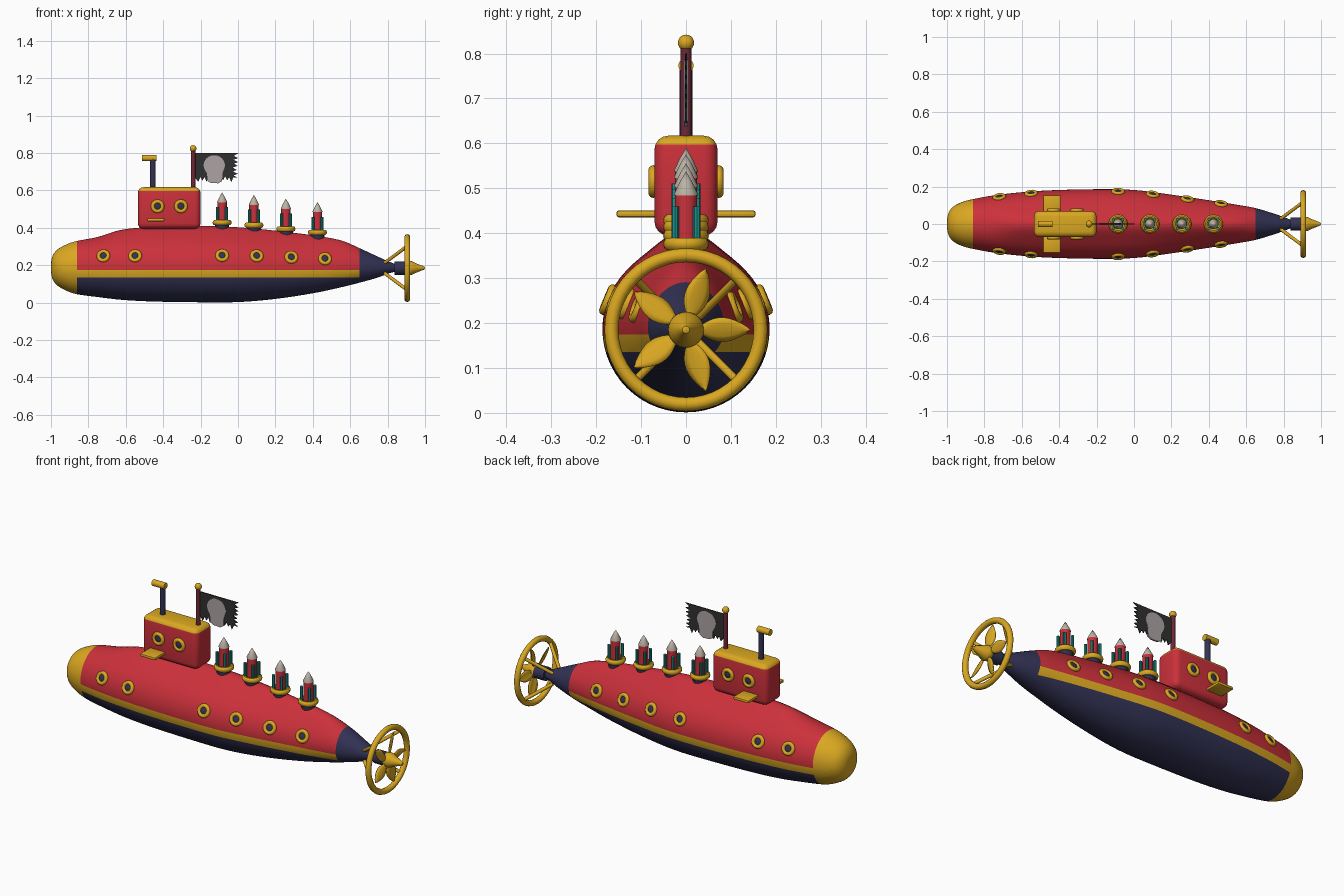
import bpy, bmesh, math, random
from mathutils import Vector, Matrix
from mathutils.bvhtree import BVHTree

random.seed(4)
cube = bpy.data.objects.get("Cube")
if cube:
    bpy.data.objects.remove(cube, do_unlink=True)


def material(name, r, g, b):
    m = bpy.data.materials.new(name)
    m.use_nodes = True
    m.diffuse_color = (r, g, b, 1)
    m.node_tree.nodes["Principled BSDF"].inputs["Base Color"].default_value = (r, g, b, 1)
    return m


RED = material("red paint", .6, .03, .043)
GOLD = material("gold", .7, .39, .015)
NAVY = material("navy", .032, .032, .09)
MAROON = material("maroon pole", .16, .022, .035)
TEAL = material("teal clip", .01, .3, .27)
STEEL = material("pale steel", .5, .45, .38)
BLACK = material("flag black", .03, .03, .03)
GREY = material("emblem grey", .42, .37, .37)


def finish(bm, name, mats, matrix=None, angle=40):
    """Turn a bmesh into a smooth-shaded object."""
    bmesh.ops.recalc_face_normals(bm, faces=bm.faces)
    me = bpy.data.meshes.new(name)
    bm.to_mesh(me)
    bm.free()
    if not isinstance(mats, (list, tuple)):
        mats = [mats]
    for m in mats:
        me.materials.append(m)
    ob = bpy.data.objects.new(name, me)
    bpy.context.collection.objects.link(ob)
    if matrix:
        ob.matrix_world = matrix
    bpy.ops.object.select_all(action='DESELECT')
    ob.select_set(True)
    bpy.context.view_layer.objects.active = ob
    bpy.ops.object.shade_smooth_by_angle(angle=math.radians(angle))
    return ob


def frame(pos, direction):
    """Matrix that moves to pos and turns local z to direction."""
    return Matrix.Translation(pos) @ Vector(direction).to_track_quat('Z', 'Y').to_matrix().to_4x4()


def lathe(name, profile, mat, matrix, steps=24, closed=False):
    bm = bmesh.new()
    vs = [bm.verts.new((r, 0, h)) for r, h in profile]
    es = [bm.edges.new(p) for p in zip(vs, vs[1:] + (vs[:1] if closed else []))]
    bmesh.ops.spin(bm, geom=vs + es, cent=(0, 0, 0), axis=(0, 0, 1),
                   angle=math.tau, steps=steps)
    bmesh.ops.remove_doubles(bm, verts=bm.verts, dist=1e-5)
    return finish(bm, name, mat, matrix)


def ring(name, major, minor, mat, matrix, steps=24, stretch=1):
    arc = [math.tau * i / 10 for i in range(10)]
    prof = [(major + minor * math.cos(a), minor * stretch * math.sin(a)) for a in arc]
    return lathe(name, prof, mat, matrix, steps, True)


def rod(name, a, b, r, mat, steps=16):
    a, b = Vector(a), Vector(b)
    n = (b - a).length
    return lathe(name, [(0, 0), (r, 0), (r, n), (0, n)], mat, frame(a, b - a), steps)


def box(name, centre, size, bevel, mats, segments=4):
    bm = bmesh.new()
    bmesh.ops.create_cube(bm, size=1, matrix=Matrix.Translation(centre) @ Matrix.Diagonal((*size, 1)))
    bmesh.ops.bevel(bm, geom=bm.edges[:], offset=bevel, segments=segments,
                    profile=.5, affect='EDGES')
    return bm if mats is None else finish(bm, name, mats)


def prism(name, pts, depth, mat):
    """Flat outline in the xz plane, given thickness in y."""
    bm = bmesh.new()
    f = bm.faces.new([bm.verts.new((x, -depth / 2, z)) for x, z in pts])
    ext = bmesh.ops.extrude_face_region(bm, geom=[f])
    bmesh.ops.translate(bm, vec=(0, depth, 0),
                        verts=[v for v in ext["geom"] if isinstance(v, bmesh.types.BMVert)])
    return finish(bm, name, mat, angle=20)


def cut(bm, co, no):
    bmesh.ops.bisect_plane(bm, geom=bm.verts[:] + bm.edges[:] + bm.faces[:],
                           plane_co=co, plane_no=no)


# Hull stations: x, half width, bottom, top, height of deck ridge
STATIONS = [Vector(s) for s in (
    (-1, .002, .185, .189, 0), (-.995, .05, .135, .24, 0), (-.97, .09, .095, .28, 0),
    (-.92, .117, .065, .31, 0), (-.86, .133, .045, .33, 0), (-.75, .153, .03, .345, .006),
    (-.62, .168, .015, .36, .03), (-.45, .18, .006, .37, .035), (-.2, .186, .002, .372, .038),
    (0, .182, .003, .367, .036), (.2, .157, .02, .345, .04), (.4, .127, .05, .318, .042),
    (.55, .103, .082, .3, .033), (.65, .085, .107, .287, .004), (.75, .055, .135, .245, 0),
    (.8, .037, .155, .222, 0), (.84, .022, .165, .207, 0))]


def smooth_rows(rows, n):
    """Catmull-Rom resampling through the given rows."""
    out = []
    for i in range(len(rows) - 1):
        a, b, c, d = (rows[min(max(j, 0), len(rows) - 1)] for j in range(i - 1, i + 3))
        for k in range(n):
            t = k / n
            out.append(b + (c - a) * (t / 2) + (a * 2 - b * 5 + c * 4 - d) * (t * t / 2)
                       + (b * 3 - a - c * 3 + d) * (t ** 3 / 2))
    return out + [rows[-1]]


# Hull: loft, then colour by region
bm = bmesh.new()
SIDES = 56
loops = []
for x, w, lo, hi, ridge in smooth_rows(STATIONS, 4):
    mid = min(.19, (lo + hi) / 2)
    loop = []
    for i in range(SIDES):
        a = math.tau * i / SIDES
        y, s = w * math.cos(a), math.sin(a)
        z = mid + s * ((hi - mid) if s > 0 else (mid - lo))
        if s > 0:
            z += ridge * s * math.exp(-(y / .07) ** 2)
        loop.append(bm.verts.new((x, y, z)))
    loops.append(loop)
for p, q in zip(loops, loops[1:]):
    for i in range(SIDES):
        j = (i + 1) % SIDES
        bm.faces.new((p[i], p[j], q[j], q[i]))
bm.faces.new(loops[0])
bm.faces.new(loops[-1])
for z in (.135, .175):
    cut(bm, (0, 0, z), (0, 0, 1))
for f in bm.faces:
    c = f.calc_center_median()
    if c.x < -.86:
        f.material_index = 1
    elif c.x > .65 or c.z < .135:
        f.material_index = 2
    else:
        f.material_index = 1 if c.z < .175 else 0
bmesh.ops.recalc_face_normals(bm, faces=bm.faces)
hull_tree = BVHTree.FromBMesh(bm)
finish(bm, "hull", [RED, GOLD, NAVY])


# Portholes on hull and tower
def porthole(name, pos, normal):
    m = frame(pos, normal)
    ring(name + "_rim", .026, .0105, GOLD, m)
    lathe(name + "_glass", [(0, .007), (.015, .005), (.026, 0)], NAVY, m)


for side, label in ((-1, "right"), (1, "left")):
    for x, z in ((-.72, .25), (-.55, .25), (-.085, .252), (.1, .25), (.285, .243), (.465, .235)):
        pos, normal, _, _ = hull_tree.ray_cast(Vector((x, side, z)), Vector((0, -side, 0)))
        porthole("hull_porthole_" + label, pos, normal)
    for x in (-.43, -.305):
        porthole("tower_porthole_" + label, (x, side * .073, .515), (0, side, 0))
    box("tower_fin_" + label, (-.439, side * .105, .443), (.093, .1, .016), .006, GOLD, 2)

# Tower with gold roof
bm = box("tower", (-.368, 0, .506), (.335, .14, .222), .03, None)
cut(bm, (0, 0, .597), (0, 0, 1))
for f in bm.faces:
    f.material_index = int(f.calc_center_median().z > .597)
finish(bm, "tower", [RED, GOLD])

# Periscope
rod("periscope_tube", (-.455, 0, .6), (-.455, 0, .775), .015, NAVY)
rod("periscope_head", (-.512, 0, .773), (-.437, 0, .773), .017, GOLD)

# Flag, pole and ball
rod("flag_pole", (-.24, 0, .6), (-.24, 0, .82), .012, MAROON)
ball = [(.018 * math.sin(math.pi * i / 10), -.018 * math.cos(math.pi * i / 10)) for i in range(11)]
lathe("pole_ball", ball, GOLD, Matrix.Translation((-.24, 0, .824)))
outline = [(-.235, .8), (.004, .8)]
for i in range(6):
    z = .785 - i * .021
    outline += [(-.02 - .01 * random.random(), z), (.002 - .01 * random.random(), z - .012)]
for i in range(9):
    x = -.025 - i * .022
    outline += [(x, .668 + .008 * random.random()), (x - .011, .644 + .012 * random.random())]
outline += [(-.235, .675)]
prism("flag", outline, .005, BLACK)
emblem = [(-.127 + .057 * math.cos(a), .735 + .053 * math.sin(a))
          for a in (math.pi * i / 12 for i in range(-2, 15))]
emblem += [(-.165, .69), (-.163, .65), (-.145, .64), (-.105, .638), (-.085, .65), (-.083, .69)]
prism("flag_emblem", emblem, .009, GREY)

# Missiles in their launch cups
for x, z in ((-.085, .428), (.085, .414), (.256, .394), (.425, .376)):
    m = Matrix.Translation((x, 0, z))
    lathe("launch_cup", [(.034, -.07), (.038, -.01), (.038, .006), (.03, .006), (.03, -.01), (0, -.01)], NAVY, m)
    ring("launch_ring", .039, .012, GOLD, m, stretch=1.2)
    lathe("missile_body", [(0, -.01), (.025, -.01), (.025, .112), (0, .112)], RED, m)
    lathe("missile_tip", [(.0265, .108), (.0265, .112), (.014, .138), (0, .162)], STEEL, m)
    for k in range(4):
        a = math.pi * (k + .5) / 2
        cx, cy = x + .034 * math.cos(a), .034 * math.sin(a)
        rod("missile_clip", (cx, cy, z), (cx, cy, z + .083), .008, TEAL, 8)

# Propeller shaft, guard wheel and struts
AXIS = .185
rod("propeller_shaft", (.8, 0, AXIS), (.9, 0, AXIS), .02, NAVY)
rod("shaft_collar", (.838, 0, AXIS), (.9, 0, AXIS), .036, NAVY, 24)
ring("guard_wheel", .166, .0155, GOLD, frame((.905, 0, AXIS), (1, 0, 0)), 48)
for k in range(4):
    a = math.pi * (k + .5) / 2
    c, s = math.cos(a), math.sin(a)
    rod("guard_strut", (.785, .04 * c, AXIS + .04 * s), (.905, .166 * c, AXIS + .166 * s), .009, GOLD)
lathe("propeller_hub", [(0, 0), (.036, 0), (.04, .012), (.037, .028), (.027, .048), (.008, .096), (0, .1)],
      GOLD, frame((.9, 0, AXIS), (1, 0, 0)))

# Petal-shaped blades
for k in range(5):
    bm = bmesh.new()
    rows = []
    for i in range(11):
        t = i / 10
        half = .004 + .025 * math.sin(math.pi * t ** .9) if i < 10 else .001
        rows.append([bm.verts.new((.004 * (1 - u * u), u * half, .025 + .118 * t)) for u in (-1, -.5, 0, .5, 1)])
    for p, q in zip(rows, rows[1:]):
        for i in range(4):
            bm.faces.new((p[i], p[i + 1], q[i + 1], q[i]))
    turn = Matrix.Rotation(math.tau * k / 5 - math.pi / 2, 4, 'X') @ Matrix.Rotation(.35, 4, 'Z')
    blade = finish(bm, "propeller_blade", GOLD, Matrix.Translation((.91, 0, AXIS)) @ turn)
    blade.modifiers.new("thickness", 'SOLIDIFY').thickness = .005
